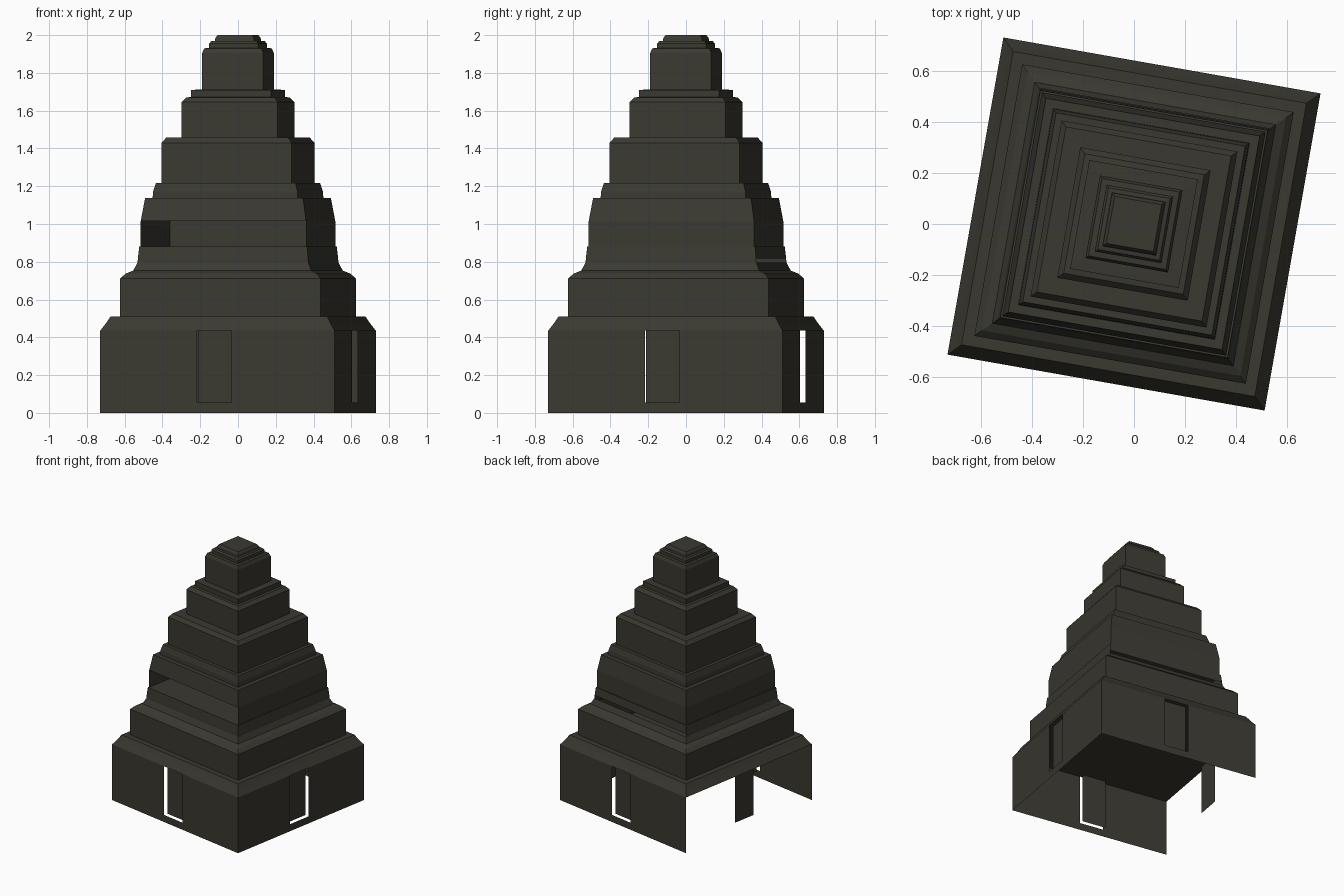
import bpy, bmesh, math
from mathutils import Matrix, Vector

if "Cube" in bpy.data.objects:
    bpy.data.objects.remove(bpy.data.objects["Cube"])

ANGLE = math.radians(-10)          # whole tower is turned slightly
K = math.cos(ANGLE) - math.sin(ANGLE)  # outline extent -> half side

stone = bpy.data.materials.new("dark olive stone")
stone.diffuse_color = (0.042, 0.040, 0.030, 1)
stone.use_nodes = True
stone.node_tree.nodes["Principled BSDF"].inputs["Base Color"].default_value = stone.diffuse_color


def finish(bm, name):
    bmesh.ops.transform(bm, matrix=Matrix.Rotation(ANGLE, 4, 'Z'), verts=bm.verts)
    me = bpy.data.meshes.new(name)
    bm.to_mesh(me)
    bm.free()
    me.materials.append(stone)
    ob = bpy.data.objects.new(name, me)
    bpy.context.collection.objects.link(ob)
    return ob


def square(bm, ext, z):
    h = ext / K
    return [bm.verts.new((x * h, y * h, z)) for x, y in ((-1, -1), (1, -1), (1, 1), (-1, 1))]


def tier(name, profile, missing=(), bottom=False, top=False):
    """Square shell from (extent, height) points; missing = (segment, side) openings.
    Sides: 0 front, 1 right, 2 back, 3 left."""
    bm = bmesh.new()
    rings = [square(bm, e, z) for e, z in profile]
    for i in range(len(rings) - 1):
        a, b = rings[i], rings[i + 1]
        for s in range(4):
            if (i, s) not in missing:
                t = (s + 1) % 4
                bm.faces.new((a[s], a[t], b[t], b[s]))
    if bottom:
        bm.faces.new(rings[0][::-1])
    if top:
        bm.faces.new(rings[-1])
    return finish(bm, name)


# stepped tiers, bottom to top
tier("base_roof", [(.73, .435), (.70, .473), (.675, .51), (.625, .51)], bottom=True)
tier("second_tier", [(.625, .51), (.625, .711), (.595, .737), (.555, .753), (.532, .795),
                     (.53, .818), (.523, .88)], missing={(4, 2)}, top=True)
tier("gallery_tier", [(.515, .88), (.515, 1.015), (.492, 1.137), (.452, 1.137), (.45, 1.17),
                      (.435, 1.217), (.405, 1.217)], missing={(0, 0)})
tier("fourth_tier", [(.405, 1.217), (.405, 1.43), (.38, 1.457), (.30, 1.457)])
tier("fifth_tier", [(.30, 1.457), (.30, 1.645), (.275, 1.67), (.25, 1.672),
                    (.25, 1.71), (.19, 1.712)])
tier("top_tier", [(.19, 1.712), (.19, 1.905), (.178, 1.93), (.153, 1.932), (.153, 1.955),
                  (.142, 1.968), (.123, 1.97), (.12, 1.985), (.108, 2.0)], top=True)

# base walls with doorways, and recessed door panels (left wall is open)
H = .73 / K
D0, D1, SILL, TOP = -.11, .077, .055, .435


def panel(bm, rot, x0, x1, z0, z1, y):
    pts = ((x0, y, z0), (x1, y, z0), (x1, y, z1), (x0, y, z1))
    bm.faces.new([bm.verts.new(rot @ Vector(p)) for p in pts])


for s, side in enumerate(("front", "right", "back", "left")):
    rot = Matrix.Rotation(s * math.pi / 2, 3, 'Z')
    if side != "left":
        bm = bmesh.new()
        panel(bm, rot, -H, D0, 0, TOP, -H)
        panel(bm, rot, D1, H, 0, TOP, -H)
        panel(bm, rot, D0, D1, 0, SILL, -H)
        finish(bm, side + "_wall")
    bm = bmesh.new()
    panel(bm, rot, D0, D1, SILL, TOP, -H + .032)
    finish(bm, side + "_door")
